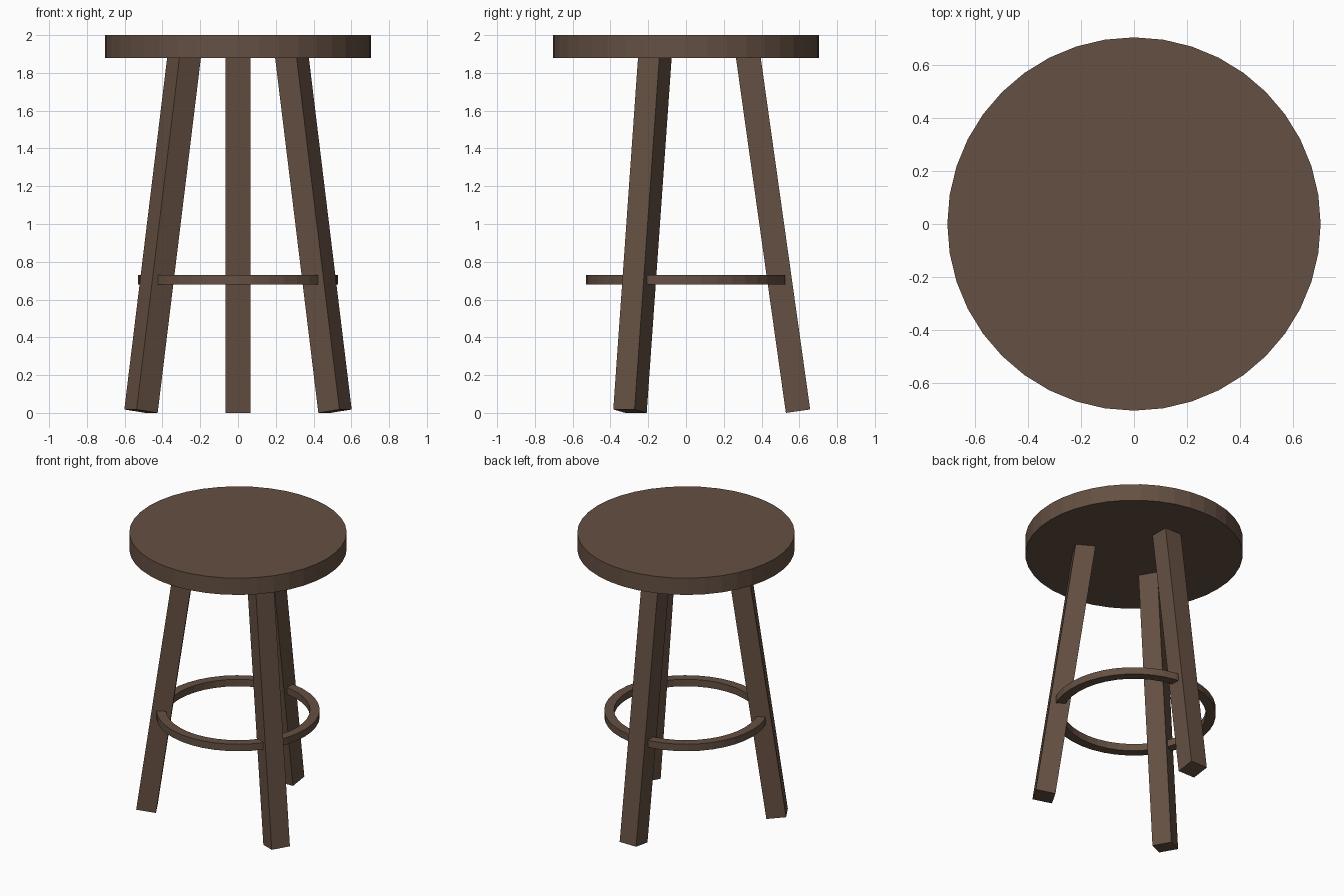
import bpy, bmesh, math
from mathutils import Matrix

if "Cube" in bpy.data.objects:
    bpy.data.objects.remove(bpy.data.objects["Cube"])

wood = bpy.data.materials.new("brown_wood")
wood.diffuse_color = (0.13, 0.08, 0.055, 1)
wood.use_nodes = True
wood.node_tree.nodes["Principled BSDF"].inputs["Base Color"].default_value = wood.diffuse_color

SIDES = 40
TILT = math.radians(8)
LEG = 0.13


def finish(name, bm):
    bmesh.ops.recalc_face_normals(bm, faces=bm.faces[:])
    me = bpy.data.meshes.new(name)
    bm.to_mesh(me)
    bm.free()
    me.materials.append(wood)
    ob = bpy.data.objects.new(name, me)
    bpy.context.collection.objects.link(ob)
    return ob


# Round seat
bm = bmesh.new()
bmesh.ops.create_cone(bm, cap_ends=True, segments=SIDES, radius1=0.705, radius2=0.705,
                      depth=0.12, matrix=Matrix.Translation((0, 0, 1.94)))
finish("seat", bm)

# Three splayed square legs, foot cut square to the leg axis
length = 1.92
for name, deg in (("back_leg", 90), ("front_left_leg", 210), ("front_right_leg", 330)):
    bm = bmesh.new()
    bmesh.ops.create_cube(bm, size=1, matrix=Matrix.Translation((0, 0, length / 2))
                          @ Matrix.Diagonal((LEG, LEG, length, 1)))
    place = (Matrix.Rotation(math.radians(deg), 4, 'Z')
             @ Matrix.Translation((0.593, 0, LEG / 2 * math.sin(TILT)))
             @ Matrix.Rotation(-TILT, 4, 'Y'))
    bmesh.ops.transform(bm, matrix=place, verts=bm.verts[:])
    finish(name, bm)

# Footrest ring with a rectangular section
bm = bmesh.new()
profile = [(0.467, 0.68), (0.53, 0.68), (0.53, 0.73), (0.467, 0.73)]
rings = []
for i in range(SIDES):
    a = 2 * math.pi * i / SIDES
    rings.append([bm.verts.new((r * math.cos(a), r * math.sin(a), z)) for r, z in profile])
for i in range(SIDES):
    p, q = rings[i], rings[(i + 1) % SIDES]
    for j in range(4):
        k = (j + 1) % 4
        bm.faces.new((p[j], q[j], q[k], p[k]))
finish("footrest_ring", bm)
